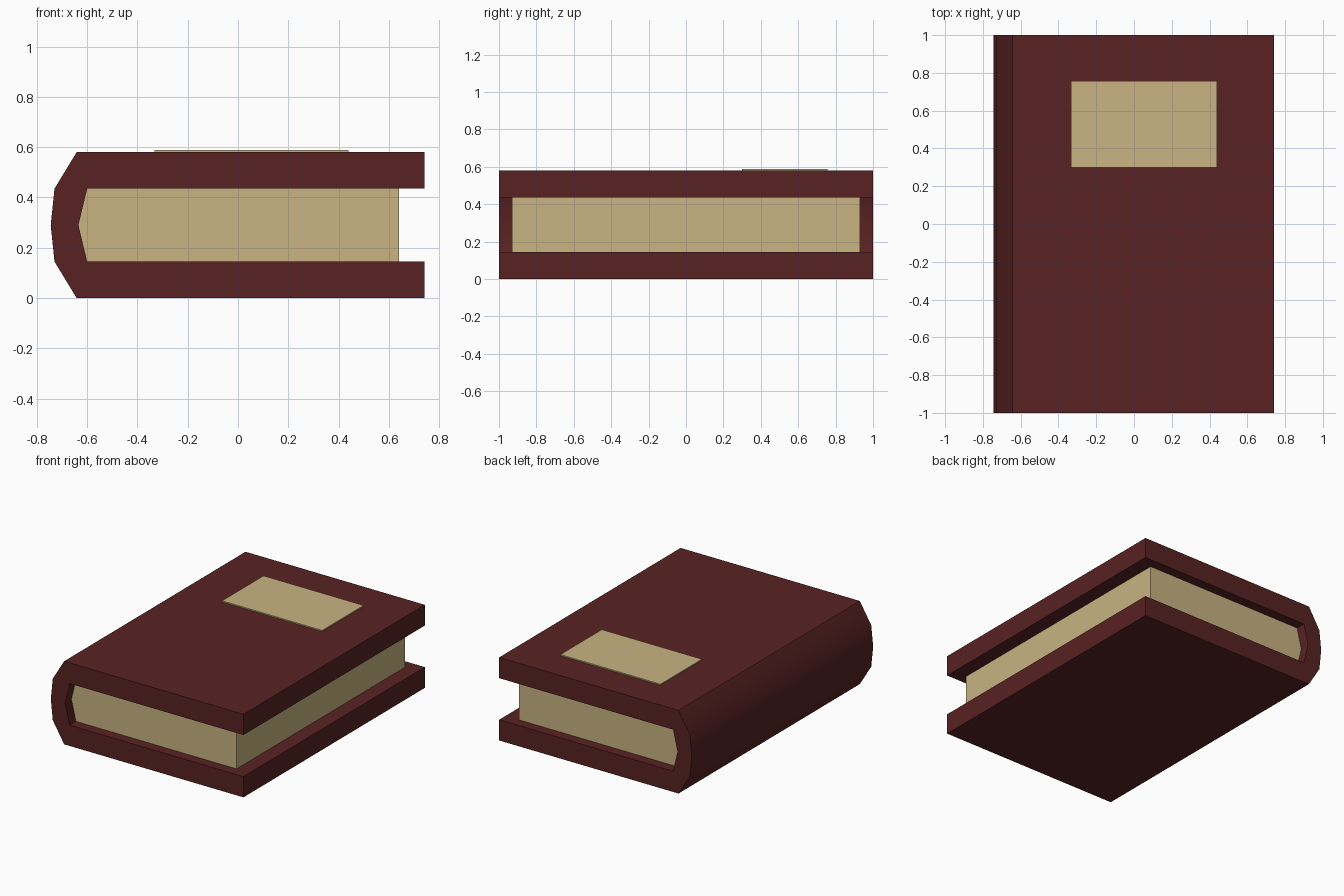
import bpy
import bmesh
import math

cube = bpy.data.objects.get("Cube")
if cube:
    bpy.data.objects.remove(cube, do_unlink=True)


def make_material(name, rgb):
    mat = bpy.data.materials.new(name)
    mat.use_nodes = True
    mat.diffuse_color = (*rgb, 1)
    mat.node_tree.nodes["Principled BSDF"].inputs["Base Color"].default_value = (*rgb, 1)
    return mat


def extrude_profile(name, profile, y_min, y_max, mat):
    """Extrude a closed x-z outline along y."""
    bm = bmesh.new()
    face = bm.faces.new([bm.verts.new((x, y_min, z)) for x, z in profile])
    result = bmesh.ops.extrude_face_region(bm, geom=[face], use_keep_orig=True)
    moved = [v for v in result["geom"] if isinstance(v, bmesh.types.BMVert)]
    bmesh.ops.translate(bm, verts=moved, vec=(0, y_max - y_min, 0))
    bmesh.ops.recalc_face_normals(bm, faces=bm.faces)
    mesh = bpy.data.meshes.new(name)
    bm.to_mesh(mesh)
    bm.free()
    mesh.materials.append(mat)
    obj = bpy.data.objects.new(name, mesh)
    bpy.context.collection.objects.link(obj)
    return obj


leather = make_material("dark red leather", (0.098, 0.016, 0.016))
paper = make_material("tan paper", (0.578, 0.456, 0.223))

EDGE = 0.742          # fore edge of the boards
HEIGHT = 0.58         # closed height without the label
BOARD = 0.145         # board thickness
MID = HEIGHT / 2

# Cover: both boards and the rounded spine in one outline
outer = [(EDGE, 0), (-0.642, 0), (-0.73, BOARD), (-0.745, MID),
         (-0.73, HEIGHT - BOARD), (-0.642, HEIGHT), (EDGE, HEIGHT)]
hollow = [(-0.6, HEIGHT - BOARD), (-0.635, MID), (-0.6, BOARD)]
inner = [(EDGE, HEIGHT - BOARD)] + hollow + [(EDGE, BOARD)]
cover = extrude_profile("cover", outer + inner, -1, 1, leather)

# Page block, filling the hollow of the spine
block = [(0.64, HEIGHT - BOARD)] + hollow + [(0.64, BOARD)]
extrude_profile("page_block", block, -0.93, 0.93, paper)

# Title plate on the front board
plate = [(-0.333, HEIGHT), (0.44, HEIGHT), (0.44, HEIGHT + 0.008), (-0.333, HEIGHT + 0.008)]
extrude_profile("title_plate", plate, 0.3, 0.757, paper)

# Soft shading along the spine, sharp elsewhere
bpy.ops.object.select_all(action="DESELECT")
cover.select_set(True)
bpy.context.view_layer.objects.active = cover
bpy.ops.object.shade_smooth_by_angle(angle=math.radians(35))
